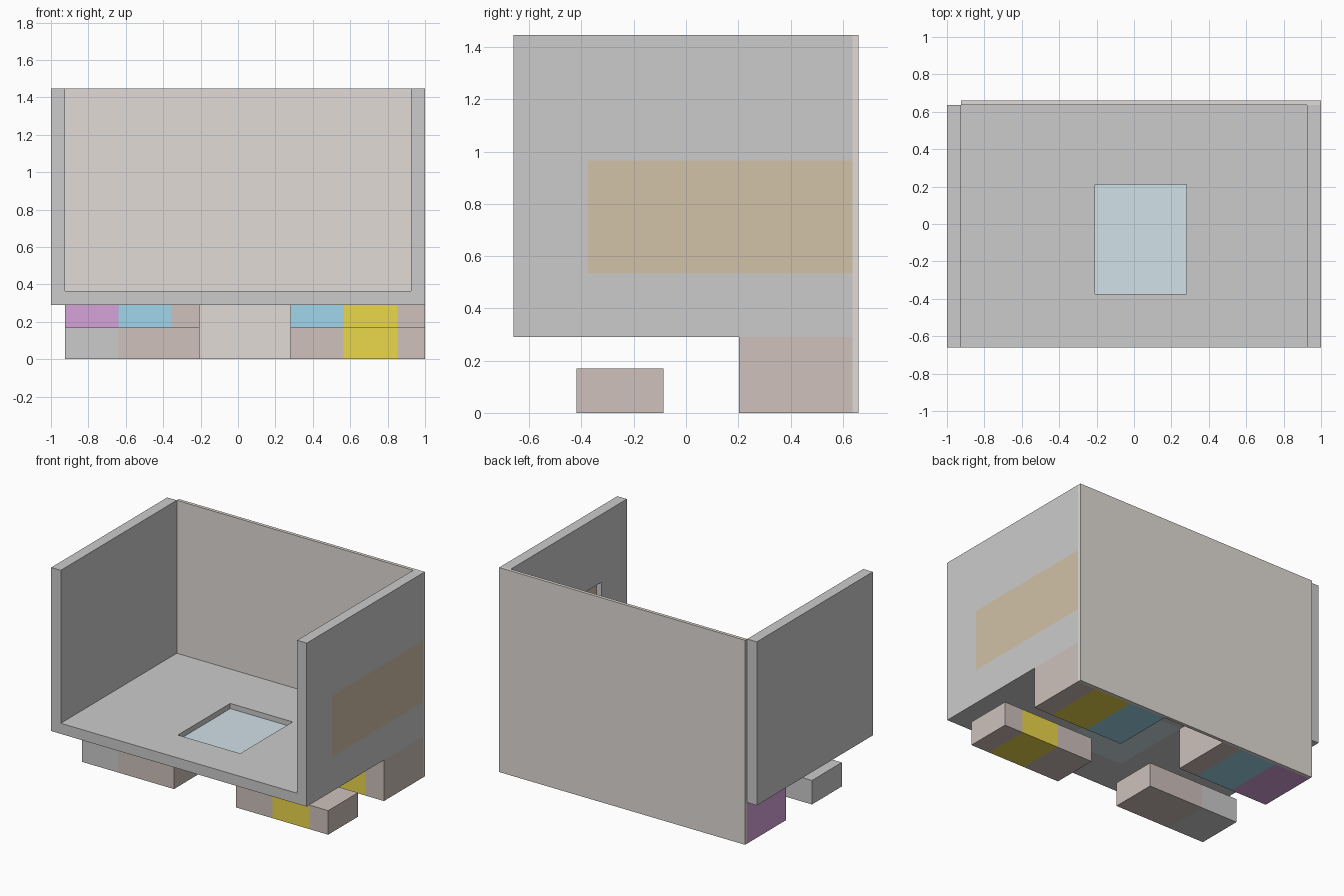
import bpy, bmesh

if "Cube" in bpy.data.objects:
    bpy.data.objects.remove(bpy.data.objects["Cube"])

# Main levels
T = 0.075                    # wall and floor thickness
X0, X1 = -1.0, 1.0
Y0, Y1, Y2 = -0.66, 0.637, 0.66
Z0, Z1 = 0.29, 1.447
INSET = 0.038                # thickness of the flush inset panels


def material(name, rgb):
    m = bpy.data.materials.new(name)
    m.diffuse_color = (*rgb, 1)
    m.use_nodes = True
    m.node_tree.nodes["Principled BSDF"].inputs["Base Color"].default_value = m.diffuse_color
    return m


BROWN = material("brown", (0.62, 0.535, 0.50))
TAUPE = material("taupe", (0.75, 0.71, 0.67))
YELLOW = material("yellow", (0.83, 0.68, 0.07))
BLUE = material("blue", (0.35, 0.67, 0.83))
PURPLE = material("purple", (0.67, 0.37, 0.70))
OCHRE = material("ochre", (0.64, 0.54, 0.39))
GLASS = material("pale_blue", (0.64, 0.75, 0.80))


def add_object(name, bm, mat=None):
    bmesh.ops.recalc_face_normals(bm, faces=bm.faces[:])
    me = bpy.data.meshes.new(name)
    bm.to_mesh(me)
    bm.free()
    ob = bpy.data.objects.new(name, me)
    bpy.context.collection.objects.link(ob)
    if mat:
        me.materials.append(mat)
    return ob


def box(name, x, y, z, mat=None):
    bm = bmesh.new()
    bmesh.ops.create_cube(bm, size=1)
    for v in bm.verts:
        v.co = [(a + b) / 2 + c * (b - a) for (a, b), c in zip((x, y, z), v.co)]
    return add_object(name, bm, mat)


def cut(ob, cutter):
    mod = ob.modifiers.new("cut", 'BOOLEAN')
    mod.operation, mod.solver, mod.object = 'DIFFERENCE', 'EXACT', cutter
    bpy.context.view_layer.objects.active = ob
    bpy.ops.object.modifier_apply(modifier=mod.name)
    bpy.data.objects.remove(cutter)


# U-shaped shell: floor and two side walls, extruded along y
profile = [(X0, Z0), (X1, Z0), (X1, Z1), (X1 - T, Z1),
           (X1 - T, Z0 + T), (X0 + T, Z0 + T), (X0 + T, Z1), (X0, Z1)]
bm = bmesh.new()
face = bm.faces.new([bm.verts.new((x, Y0, z)) for x, z in profile])
ext = bmesh.ops.extrude_face_region(bm, geom=[face])
for v in ext["geom"]:
    if isinstance(v, bmesh.types.BMVert):
        v.co.y = Y1
shell = add_object("shell", bm)

# Openings in the floor and the right wall
win_x, win_y = (-0.208, 0.28), (-0.375, 0.21)
side_y, side_z = (-0.375, Y1), (0.533, 0.967)
cut(shell, box("floor_cutter", win_x, win_y, (Z0 - 0.1, Z0 + T + 0.1)))
cut(shell, box("side_cutter", (X1 - T - 0.1, X1 + 0.1), (side_y[0], Y1 + 0.1), side_z))

# Panels flush with the outside of the openings
box("floor_window", win_x, win_y, (Z0, Z0 + INSET), GLASS)
box("side_panel", (X1 - INSET, X1), side_y, side_z, OCHRE)

# Thin back panel reaching the ground
box("back_panel", (X0 + T, X1), (Y1, Y2), (0, Z1), TAUPE)

# Feet, each made of three coloured blocks side by side
LEFT = (-0.925, -0.64, -0.355, -0.207)
RIGHT = (0.28, 0.565, 0.853, 1.0)
rows = [
    ("front_left_foot", LEFT, (-0.42, -0.087), (0, 0.17), (None, BROWN, BROWN)),
    ("front_right_foot", RIGHT, (-0.42, -0.087), (0, 0.17), (BROWN, YELLOW, BROWN)),
    ("back_left_foot", LEFT, (0.203, Y1), (0, Z0), (PURPLE, BLUE, BROWN)),
    ("back_right_foot", RIGHT, (0.203, Y1), (0, Z0), (BLUE, YELLOW, BROWN)),
]
for name, xs, y, z, mats in rows:
    for i, mat in enumerate(mats):
        box(f"{name}_{i + 1}", xs[i:i + 2], y, z, mat)
